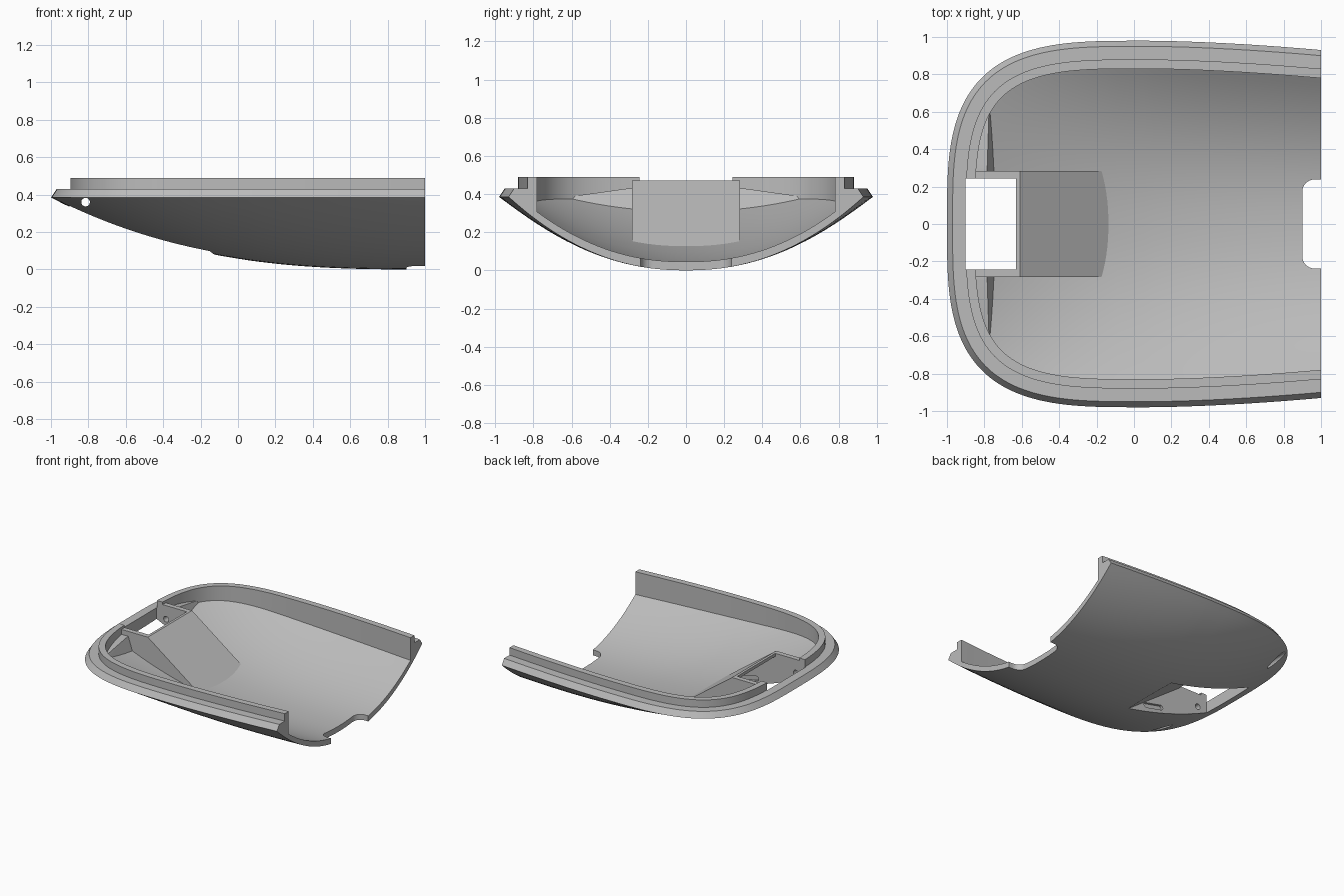
import bpy, bmesh
from math import sin, cos, pi, radians
from mathutils import Vector

if "Cube" in bpy.data.objects:
    bpy.data.objects.remove(bpy.data.objects["Cube"])

grey = bpy.data.materials.new("plain grey")
grey.use_nodes = True
grey.diffuse_color = (0.5, 0.5, 0.5, 1)
grey.node_tree.nodes["Principled BSDF"].inputs["Base Color"].default_value = (0.5, 0.5, 0.5, 1)

RIM, POWER, MID, WIDE = 0.385, 3.3, 0.05, 0.98
NOSE_STEPS, SIDE_STEPS, COLUMNS = 44, 16, 40
THICK = 0.045


def finish(name, bm):
    bmesh.ops.remove_doubles(bm, verts=bm.verts, dist=1e-5)
    bmesh.ops.recalc_face_normals(bm, faces=bm.faces)
    mesh = bpy.data.meshes.new(name)
    bm.to_mesh(mesh)
    bm.free()
    mesh.materials.append(grey)
    obj = bpy.data.objects.new(name, mesh)
    bpy.context.collection.objects.link(obj)
    return obj


def half_width(x):
    if x >= MID:
        return WIDE - 0.05 * ((x - MID) / (1 - MID)) ** 1.7
    u = min(1, (MID - x) / (1 + MID))
    return WIDE * (1 - u ** POWER) ** (1 / POWER)


def belly(x, y):
    """Height of the outer skin."""
    depth = RIM * (1 - ((1 - x) / 2) ** 2.75)
    v = min(1, abs(y) / max(half_width(x), 1e-6))
    return RIM - depth * (1 - v ** 2.2)


def half_outline():
    pts = []
    for i in range(SIDE_STEPS):
        x = 1 - (1 - MID) * i / SIDE_STEPS
        pts.append(Vector((x, half_width(x))))
    for i in range(NOSE_STEPS + 1):
        a = pi / 2 * (1 - i / NOSE_STEPS)
        c, s = max(0, cos(a)), max(0, sin(a))
        pts.append(Vector((MID - (1 + MID) * c ** (2 / POWER), WIDE * s ** (2 / POWER))))
    pts[-1].y = 0
    return pts


def inset(pts, d):
    out = []
    for i, p in enumerate(pts):
        if i == 0:
            n = Vector((0, -1))
        elif i == len(pts) - 1:
            n = Vector((1, 0))
        else:
            t = (pts[i + 1] - pts[i - 1]).normalized()
            n = Vector((-t.y, t.x))
        out.append(p + n * d)
    return out


def make_shell():
    bm = bmesh.new()
    outline = half_outline()

    def sheet(pts, lift):
        rows = []
        for p in pts:
            ys = [p.y * (1 - 2 * j / COLUMNS) for j in range(COLUMNS + 1)]
            rows.append([bm.verts.new((p.x, y, belly(p.x, y) + lift)) for y in ys])
        for a, b in zip(rows, rows[1:]):
            for j in range(COLUMNS):
                bm.faces.new((a[j], a[j + 1], b[j + 1], b[j]))
        return rows

    outer = sheet(outline, 0)
    inner = sheet(inset(outline, 0.15), THICK)
    end = {}
    # Stepped rim, swept along both sides of the outline
    for side in (0, -1):
        sign = 1 if side == 0 else -1
        loops = [[r[side] for r in outer]]
        for d, z in ((0.03, 0.43), (0.1, 0.43), (0.1, 0.49), (0.15, 0.49)):
            loops.append([bm.verts.new((p.x, sign * p.y, z)) for p in inset(outline, d)])
        loops.append([r[side] for r in inner])
        for a, b in zip(loops, loops[1:]):
            for i in range(len(a) - 1):
                bm.faces.new((a[i], a[i + 1], b[i + 1], b[i]))
        end[side] = [l[0] for l in loops[1:-1]]
    # Flat cut end
    bm.faces.new(outer[0] + end[-1] + inner[0][::-1] + end[0][::-1])
    return finish("shell", bm)


def prism(name, profile, lo, hi, axis="y"):
    """Extrude a 2D profile along y (x, z points) or z (x, y points)."""
    bm = bmesh.new()

    def at(p, k):
        return (p[0], k, p[1]) if axis == "y" else (p[0], p[1], k)
    a = [bm.verts.new(at(p, lo)) for p in profile]
    b = [bm.verts.new(at(p, hi)) for p in profile]
    bm.faces.new(a)
    bm.faces.new(b[::-1])
    for i in range(len(a)):
        j = (i + 1) % len(a)
        bm.faces.new((a[i], a[j], b[j], b[i]))
    return finish(name, bm)


def arc(cx, cy, r, start, stop, n=10):
    return [(cx + r * cos(radians(start + (stop - start) * i / n)),
             cy + r * sin(radians(start + (stop - start) * i / n))) for i in range(n + 1)]


def combine(target, tool, operation):
    tool.hide_render = True
    mod = target.modifiers.new(operation, "BOOLEAN")
    mod.operation, mod.object, mod.solver = operation, tool, "EXACT"
    bpy.context.view_layer.objects.active = target
    bpy.ops.object.modifier_apply(modifier=mod.name)
    bpy.data.objects.remove(tool)


shell = make_shell()

# Low filler behind the nose wall, tapering to both corners
bm = bmesh.new()
for sign in (-1, 1):
    for y, section in ((0.3, ((-0.86, 0.43), (-0.785, 0.43), (-0.745, 0.31), (-0.86, 0.35))),
                       (0.62, ((-0.83, 0.385), (-0.775, 0.385), (-0.765, 0.36), (-0.83, 0.378)))):
        for x, z in section:
            bm.verts.new((x, sign * y, z))
bmesh.ops.convex_hull(bm, input=bm.verts)
combine(shell, finish("nose_filler", bm), "UNION")

# Wedge-shaped latch housing
floor = [(x, belly(x, 0.285) + 0.012) for x in (-0.1, -0.25, -0.4, -0.55, -0.7, -0.87)]
housing = prism("latch_housing", [(-0.87, 0.47), (-0.61, 0.47), (-0.1, 0.1)] + floor, -0.283, 0.283)
combine(shell, housing, "UNION")

# Latch pocket, open below and at the top near the nose
pocket = prism("pocket_cutter", [(-0.9, -0.1), (-0.9, 0.6), (-0.63, 0.6), (-0.63, 0.445),
                                 (-0.05, 0.024), (-0.05, -0.1)], -0.243, 0.243)
combine(shell, pocket, "DIFFERENCE")

# Guide slots in the pocket walls
slot = prism("slot_cutter", arc(-0.46, 0.22, 0.02, 90, 270) + arc(-0.32, 0.19, 0.02, -90, 90),
             -0.263, 0.263)
combine(shell, slot, "DIFFERENCE")

# Hinge pin hole across the whole width
pin = prism("pin_cutter", arc(-0.815, 0.36, 0.023, 0, 345, 23), -1.1, 1.1)
combine(shell, pin, "DIFFERENCE")

# Rounded notch in the cut end
notch = prism("notch_cutter", [(1.1, 0.238)] + arc(0.965, 0.173, 0.065, 90, 180)
              + arc(0.965, -0.173, 0.065, 180, 270) + [(1.1, -0.238)], -0.1, 0.3, "z")
combine(shell, notch, "DIFFERENCE")

bpy.ops.object.select_all(action="DESELECT")
shell.select_set(True)
bpy.context.view_layer.objects.active = shell
bpy.ops.object.shade_smooth_by_angle(angle=radians(25))
